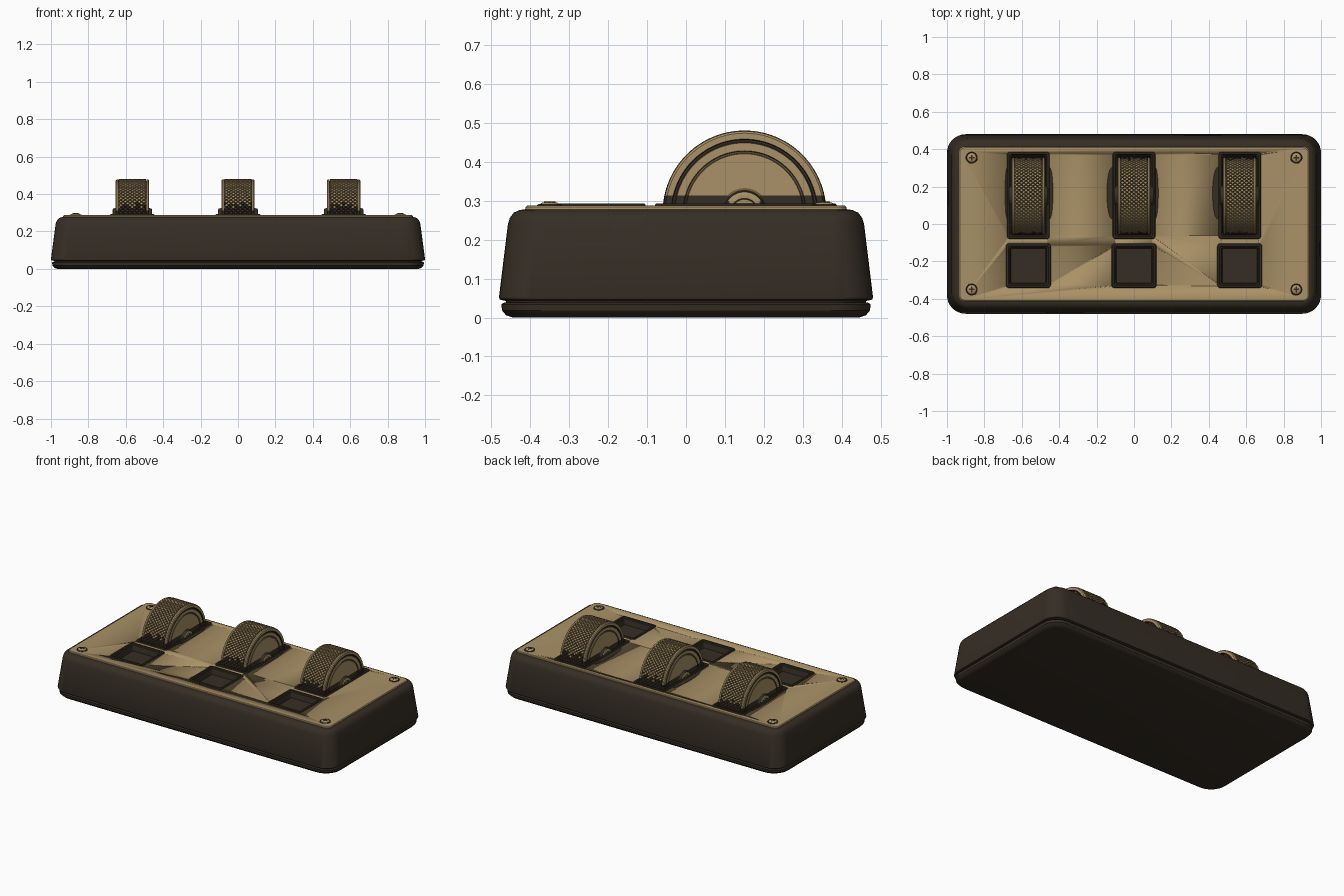
import bpy, bmesh, math, random

random.seed(4)
if "Cube" in bpy.data.objects:
    bpy.data.objects.remove(bpy.data.objects["Cube"], do_unlink=True)


def material(name, rgb):
    m = bpy.data.materials.new(name)
    m.use_nodes = True
    m.diffuse_color = (*rgb, 1)
    m.node_tree.nodes["Principled BSDF"].inputs["Base Color"].default_value = (*rgb, 1)
    return m


DARK = material("dark brown", (0.036, 0.027, 0.018))
TAN = material("brass tan", (0.40, 0.285, 0.135))
MID = material("aged brass", (0.14, 0.098, 0.046))
PANEL_Z = 0.287
WHEEL_Y, WHEEL_Z, WHEEL_R = 0.15, 0.27, 0.21


def finish(name, bm, mats, loc=(0, 0, 0), angle=30):
    bmesh.ops.recalc_face_normals(bm, faces=bm.faces[:])
    me = bpy.data.meshes.new(name)
    bm.to_mesh(me)
    bm.free()
    for m in mats:
        me.materials.append(m)
    ob = bpy.data.objects.new(name, me)
    ob.location = loc
    bpy.context.collection.objects.link(ob)
    bpy.ops.object.select_all(action="DESELECT")
    ob.select_set(True)
    bpy.context.view_layer.objects.active = ob
    bpy.ops.object.shade_smooth_by_angle(angle=math.radians(angle))
    return ob


def loft(name, rings, mat, loc=(0, 0, 0), bottom=True, steps=8):
    """Stack of rounded rectangles (half x, half y, corner radius, z)."""
    bm = bmesh.new()
    loops = []
    for hx, hy, r, z in rings:
        loop = []
        for k, (sx, sy) in enumerate(((1, 1), (-1, 1), (-1, -1), (1, -1))):
            for i in range(steps + 1):
                a = math.pi / 2 * (k + i / steps)
                loop.append(bm.verts.new((sx * (hx - r) + r * math.cos(a),
                                          sy * (hy - r) + r * math.sin(a), z)))
        loops.append(loop)
    for a, b in zip(loops, loops[1:]):
        for i in range(len(a)):
            j = (i + 1) % len(a)
            bm.faces.new((a[i], a[j], b[j], b[i]))
    bm.faces.new(loops[-1])
    if bottom:
        bm.faces.new(loops[0])
    return finish(name, bm, [mat], loc)


def lathe(name, profile, mats, loc, axis="x", start=0.0, sweep=2 * math.pi, n=72, rule=None):
    """Revolve (axial position, radius) points about the x or z axis."""
    bm = bmesh.new()
    rows = []
    for i in range(n + 1):
        a = start + sweep * i / n
        c, s = math.cos(a), math.sin(a)
        rows.append([bm.verts.new((p, r * c, r * s) if axis == "x" else (r * c, r * s, p))
                     for p, r in profile])
    for a, b in zip(rows, rows[1:]):
        for k in range(len(profile) - 1):
            f = bm.faces.new((a[k], a[k + 1], b[k + 1], b[k]))
            f.material_index = rule(k) if rule else 0
    bmesh.ops.remove_doubles(bm, verts=bm.verts[:], dist=1e-5)
    if axis == "x":
        # grime along the foot of the wheel
        foot = 0.313 - WHEEL_Z
        bmesh.ops.bisect_plane(bm, geom=bm.verts[:] + bm.edges[:] + bm.faces[:],
                               plane_co=(0, 0, foot), plane_no=(0, 0, 1))
        for f in bm.faces:
            c = f.calc_center_median()
            if c.z < foot and abs(c.y) > 0.04:
                f.material_index = 1
    return finish(name, bm, mats, loc)


def knurl(name, loc, half=0.074, cols=6, count=64):
    """Staggered raised diamonds on the wheel tread."""
    bm = bmesh.new()
    verts = {}

    def v(i, j):
        if (i, j) not in verts:
            a = math.pi * i / count
            r = WHEEL_R - 0.005
            verts[i, j] = bm.verts.new((half * (j / cols - 1), r * math.cos(a), r * math.sin(a)))
        return verts[i, j]

    for i in range(-1, count + 2):
        for j in range(2 * cols + 1):
            if (i + j) % 2 == 0:
                ring = [v(i - 1, j)]
                if j > 0:
                    ring.append(v(i, j - 1))
                ring.append(v(i + 1, j))
                if j < 2 * cols:
                    ring.append(v(i, j + 1))
                bm.faces.new(ring)
    bmesh.ops.recalc_face_normals(bm, faces=bm.faces[:])
    for f in bm.faces:
        if f.normal.dot(f.calc_center_median()) < 0:
            f.normal_flip()
    tops = bm.faces[:]
    rims = bmesh.ops.inset_individual(bm, faces=tops, thickness=0.0032, depth=0.005)["faces"]
    for f in rims:
        f.material_index = 2
    for f in tops:
        z = f.calc_center_median().z + loc[2]
        if z < random.uniform(0.315, 0.36):
            f.material_index = 1
            for e in f.edges:
                for g in e.link_faces:
                    g.material_index = 1
    return finish(name, bm, [TAN, DARK, MID], loc, 15)


# Case: base tray, recessed seam, tapered shell and metal panel
loft("base_tray", [(0.965, 0.445, 0.09, 0), (0.982, 0.462, 0.1, 0.006), (0.992, 0.472, 0.1, 0.018),
                   (0.994, 0.474, 0.1, 0.034), (0.985, 0.465, 0.1, 0.039)], DARK)
loft("seam", [(0.982, 0.462, 0.1, 0.036), (0.982, 0.462, 0.1, 0.048)], DARK)
shell = loft("shell", [(0.985, 0.465, 0.1, 0.043), (0.998, 0.478, 0.1, 0.046), (1, 0.48, 0.1, 0.052),
                       (0.975, 0.457, 0.09, 0.24), (0.97, 0.452, 0.085, 0.256),
                       (0.96, 0.442, 0.075, 0.269), (0.945, 0.427, 0.06, 0.276),
                       (0.93, 0.412, 0.05, 0.278)], DARK)
panel = loft("panel", [(0.935, 0.412, 0.03, 0.272), (0.935, 0.412, 0.03, 0.283),
                       (0.931, 0.408, 0.028, PANEL_Z)], TAN)

# Openings in panel and shell
WHEEL_XS = (-0.565, 0, 0.565)
BUTTON_Y = -0.223
openings = [(x, y, hy) for x in WHEEL_XS for y, hy in ((0.153, 0.225), (BUTTON_Y, 0.11))]
for x, y, hy in openings:
    cutter = loft("cutter", [(0.107, hy, 0.01, 0.22), (0.107, hy, 0.01, 0.35)], DARK, (x, y, 0))
    cutter.hide_render = True
    for part in (shell, panel):
        mod = part.modifiers.new("opening", "BOOLEAN")
        mod.operation = "DIFFERENCE"
        mod.solver = "EXACT"
        mod.object = cutter
        bpy.context.view_layer.objects.active = part
        bpy.ops.object.modifier_apply(modifier=mod.name)
    bpy.data.objects.remove(cutter, do_unlink=True)


def frame(name, hx, hy, x, y, floor):
    loft(name, [(hx, hy, 0.016, 0.28), (hx, hy, 0.016, 0.289), (hx - 0.004, hy - 0.004, 0.013, 0.293),
                (hx - 0.013, hy - 0.013, 0.008, 0.293), (hx - 0.016, hy - 0.016, 0.006, 0.288),
                (hx - 0.022, hy - 0.022, 0.006, 0.286), (hx - 0.027, hy - 0.027, 0.005, floor)],
         DARK, (x, y, 0), bottom=False, steps=4)


# Wheel side profile, mirrored to the other side
side = [(0.074, 0.199), (0.076, 0.208), (0.084, 0.208), (0.089, 0.203), (0.089, 0.188),
        (0.082, 0.186), (0.082, 0.181), (0.086, 0.178), (0.086, 0.158), (0.081, 0.156),
        (0.081, 0.152), (0.084, 0.150), (0.084, 0.062), (0.088, 0.056), (0.103, 0.052),
        (0.106, 0.046), (0.106, 0.036), (0.1, 0.033), (0.1, 0)]
DARK_BANDS = {4, 5, 6, 13}
MID_BANDS = {8, 9, 10, 12, 16}


def band(k):
    return 1 if k in DARK_BANDS else 2 if k in MID_BANDS else 0


def grime(name, x, sign, reach):
    """Thin dark crescent on the panel beside a wheel."""
    bm = bmesh.new()
    pts = []
    for i in range(25):
        t = math.pi * (i / 24 - 0.5)
        pts.append(bm.verts.new((sign * (0.108 + reach * math.cos(t) ** 0.7 if i % 24 else 0.108),
                                 0.14 * math.sin(t), 0)))
    face = bm.faces.new(pts)
    top = bmesh.ops.extrude_face_region(bm, geom=[face])["geom"]
    bmesh.ops.translate(bm, vec=(0, 0, 0.002),
                        verts=[g for g in top if isinstance(g, bmesh.types.BMVert)])
    finish(name, bm, [DARK], (x, 0.165, PANEL_Z - 0.0005))


# Thumb wheels, their frames and the square wells in front of them
GRIME = ((0.017, 0.024), (0.037, 0.022), (0.037, 0.003))
for label, x, reaches in zip(("right", "middle", "left"), WHEEL_XS, GRIME):
    frame(label + "_wheel_frame", 0.114, 0.233, x, 0.153, 0.255)
    frame(label + "_button_well", 0.12, 0.119, x, BUTTON_Y, 0.25)
    centre = (x, WHEEL_Y, WHEEL_Z)
    for word, s in (("outer", -1), ("inner", 1)):
        lathe(label + "_wheel_" + word + "_side", [(s * p, r) for p, r in side], [TAN, DARK, MID],
              centre, start=-0.06, sweep=math.pi + 0.12, rule=band)
    knurl(label + "_wheel_tread", centre)
    for sign, reach in zip((-1, 1), reaches):
        grime(label + "_grime", x, sign, reach)

# Corner screws: dark washer, domed head and crossed slot
for x in (-0.868, 0.868):
    for y in (-0.35, 0.355):
        lathe("screw_washer", [(0.28, 0.033), (0.289, 0.032), (0.291, 0.028), (0.288, 0.025)],
              [DARK], (x, y, 0), axis="z", n=32)
        lathe("screw_head", [(0.282, 0.026), (0.291, 0.025), (0.295, 0.019), (0.2965, 0.01), (0.297, 0)],
              [TAN], (x, y, 0), axis="z", n=32)
        for hx, hy in ((0.015, 0.004), (0.004, 0.015)):
            loft("screw_slot", [(hx, hy, 0.002, 0.292), (hx, hy, 0.002, 0.2978)], DARK, (x, y, 0), steps=2)
